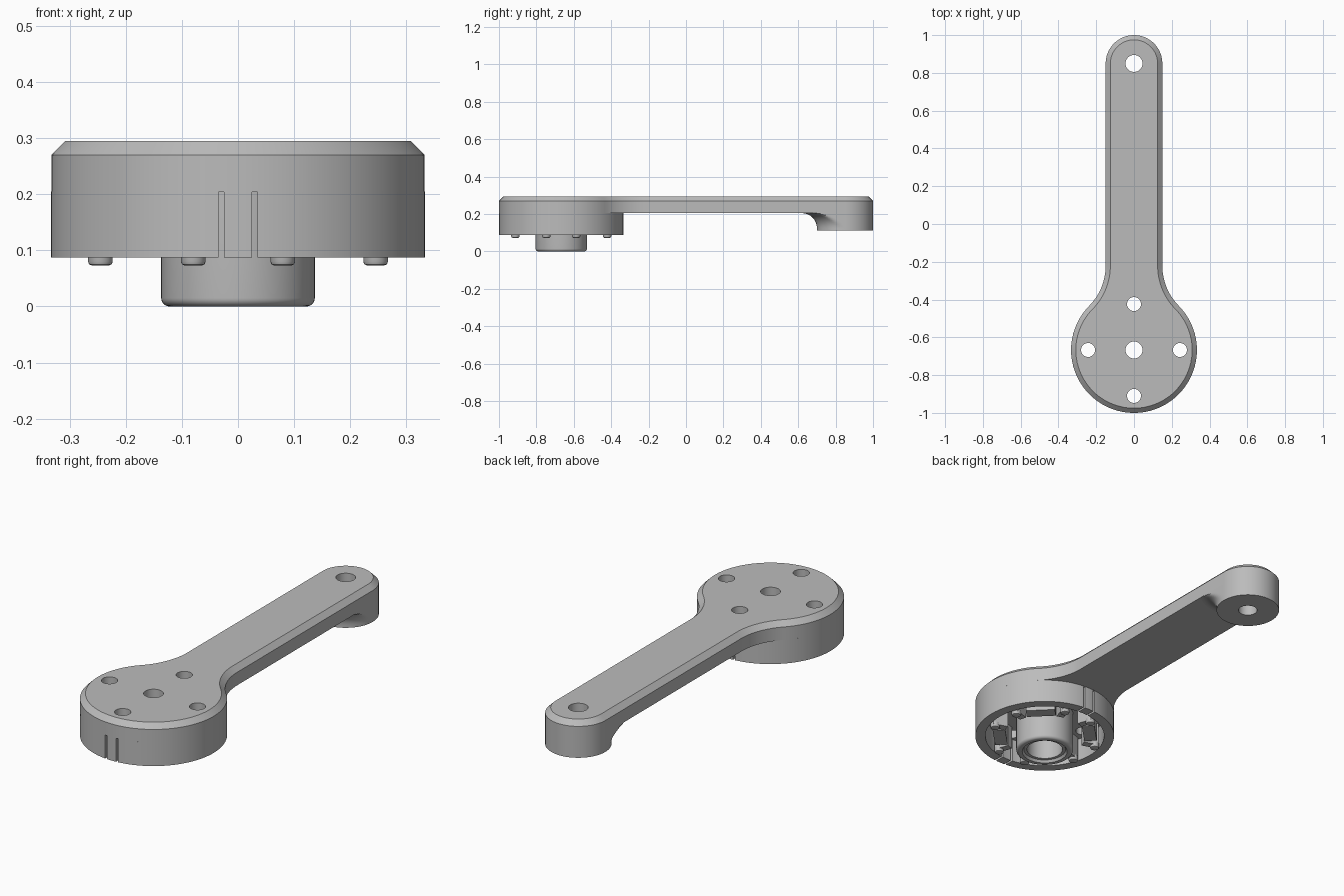
import bpy, bmesh
from math import sin, cos, pi, atan2, hypot, radians
from mathutils import Matrix

if "Cube" in bpy.data.objects:
    bpy.data.objects.remove(bpy.data.objects["Cube"])

grey = bpy.data.materials.new("plain grey")
grey.use_nodes = True
grey.diffuse_color = (0.5, 0.5, 0.5, 1)
grey.node_tree.nodes["Principled BSDF"].inputs["Base Color"].default_value = grey.diffuse_color

DISC_Y, DISC_R = -0.667, 0.333     # big round head
TIP_Y, ARM_R = 0.85, 0.15          # arm half width and rounded tip
BLEND_R = 0.305                    # concave blend between head and arm
BASE, DECK, EDGE, TOP = 0.087, 0.205, 0.27, 0.295


def make(name, bm):
    bmesh.ops.recalc_face_normals(bm, faces=bm.faces)
    me = bpy.data.meshes.new(name)
    bm.to_mesh(me)
    bm.free()
    ob = bpy.data.objects.new(name, me)
    me.materials.append(grey)
    bpy.context.collection.objects.link(ob)
    return ob


def loft(name, rings, closed=False):
    """Skin stacked rings of points; cap the ends unless the stack is closed."""
    bm = bmesh.new()
    vs = [[bm.verts.new(p) for p in ring] for ring in rings]
    n = len(vs[0])
    pairs = list(zip(vs, vs[1:])) + ([(vs[-1], vs[0])] if closed else [])
    for a, b in pairs:
        for i in range(n):
            j = (i + 1) % n
            bm.faces.new((a[i], a[j], b[j], b[i]))
    if not closed:
        bm.faces.new(vs[0])
        bm.faces.new(vs[-1])
    return make(name, bm)


def circle(r, z, y=0, x=0, n=96):
    return [(x + r * cos(2 * pi * i / n), y + r * sin(2 * pi * i / n), z) for i in range(n)]


def arc(cx, cy, r, a0, a1, n):
    return [(cx + r * cos(a0 + (a1 - a0) * i / n), cy + r * sin(a0 + (a1 - a0) * i / n))
            for i in range(n + 1)]


def outline(inset, z):
    """Head, blend and arm outline, moved inward by inset."""
    fx = ARM_R + BLEND_R
    dy = ((DISC_R + BLEND_R) ** 2 - fx ** 2) ** 0.5
    t = atan2(dy, fx)
    half = arc(0, DISC_Y, DISC_R - inset, -pi / 2, t, 40)
    half += arc(fx, DISC_Y + dy, BLEND_R + inset, pi + t, pi, 16)[1:]
    half += arc(0, TIP_Y, ARM_R - inset, 0, pi / 2, 24)
    return [(x, y, z) for x, y in half] + [(-x, y, z) for x, y in half[-2:0:-1]]


def cut(target, cutter):
    mod = target.modifiers.new("cut", "BOOLEAN")
    mod.operation = "DIFFERENCE"
    mod.solver = "EXACT"
    mod.object = cutter
    bpy.context.view_layer.objects.active = target
    bpy.ops.object.modifier_apply(modifier=mod.name)


def box(name, size, place):
    bm = bmesh.new()
    bmesh.ops.create_cube(bm, size=1, matrix=place @ Matrix.Diagonal((*size, 1)))
    return make(name, bm)


# Top plate with a chamfered rim
plate = loft("top_plate", [outline(0, DECK), outline(0, EDGE), outline(0.025, TOP)])


# Tip boss, flaring into the underside of the arm
def boss_ring(r, z, n=96):
    pts = []
    for i in range(n):
        a = 2 * pi * i / n
        reach = ARM_R if sin(a) > -1e-6 else min(r, ARM_R / max(abs(cos(a)), 1e-6))
        pts.append((reach * cos(a), TIP_Y + reach * sin(a), z))
    return pts


flare = [(ARM_R, 0.113)] + arc(0.23, 0.125, 0.08, pi, pi / 2, 12)
boss = loft("tip_boss", [boss_ring(r, z) for r, z in flare])

# Head wall
wall = loft("head_wall", [circle(r, z, DISC_Y) for r, z in
                          ((0.285, BASE), (DISC_R, BASE), (DISC_R, DECK), (0.285, DECK))], True)

# Hub with rounded lip and stepped bore
lip = arc(0.122, 0.015, 0.015, 0, -pi / 2, 6)
hub_profile = [(0.137, DECK)] + lip + [(0.108, 0), (0.1, 0.012), (0.085, 0.012), (0.085, DECK)]
hub = loft("hub", [circle(r, z, DISC_Y) for r, z in hub_profile], True)

# Through holes
holes = [(0, TIP_Y, 0.045), (0, DISC_Y, 0.045)]
for k in range(4):
    a = k * pi / 2
    holes.append((0.243 * cos(a), DISC_Y + 0.243 * sin(a), 0.037))
for x, y, r in holes:
    cutter = loft("hole_cutter", [circle(r, -0.1, y, x, 48), circle(r, 0.5, y, x, 48)])
    cut(plate, cutter)
    if y == TIP_Y:
        cut(boss, cutter)
    bpy.data.objects.remove(cutter)

# Pairs of narrow slots in the front and rear of the wall
for side in (-1, 1):
    for x in (-0.03, 0.03):
        place = Matrix.Translation((x, DISC_Y + side * 0.31, 0.14))
        cutter = box("slot_cutter", (0.01, 0.1, 0.128), place)
        cut(wall, cutter)
        bpy.data.objects.remove(cutter)

parts = [plate, boss, wall, hub]

# Blocks and nubbed posts inside the head
for k in range(4):
    turn = Matrix.Translation((0, DISC_Y, 0)) @ Matrix.Rotation(radians(45 + 90 * k), 4, "Z")
    parts.append(box(f"inner_block_{k + 1}", (0.06, 0.14, DECK - 0.09),
                     turn @ Matrix.Translation((0.215, 0, (DECK + 0.09) / 2))))
    for s in (-1, 1):
        a = k * pi / 2 + s * radians(18)
        turn = Matrix.Translation((0, DISC_Y, 0)) @ Matrix.Rotation(a, 4, "Z")
        parts.append(box(f"post_{k + 1}", (0.075, 0.036, DECK - BASE),
                         turn @ Matrix.Translation((0.235, 0, (DECK + BASE) / 2))))
        x, y = 0.258 * cos(a), DISC_Y + 0.258 * sin(a)
        parts.append(loft(f"nub_{k + 1}", [circle(r, z, y, x, 24) for r, z in
                          ((0.022, 0.1), (0.022, 0.08), (0.02, 0.075), (0.015, 0.073))]))

# Smooth round faces, keep edges crisp
bpy.ops.object.select_all(action="DESELECT")
for ob in parts:
    ob.select_set(True)
bpy.context.view_layer.objects.active = plate
bpy.ops.object.shade_smooth_by_angle(angle=radians(30))
